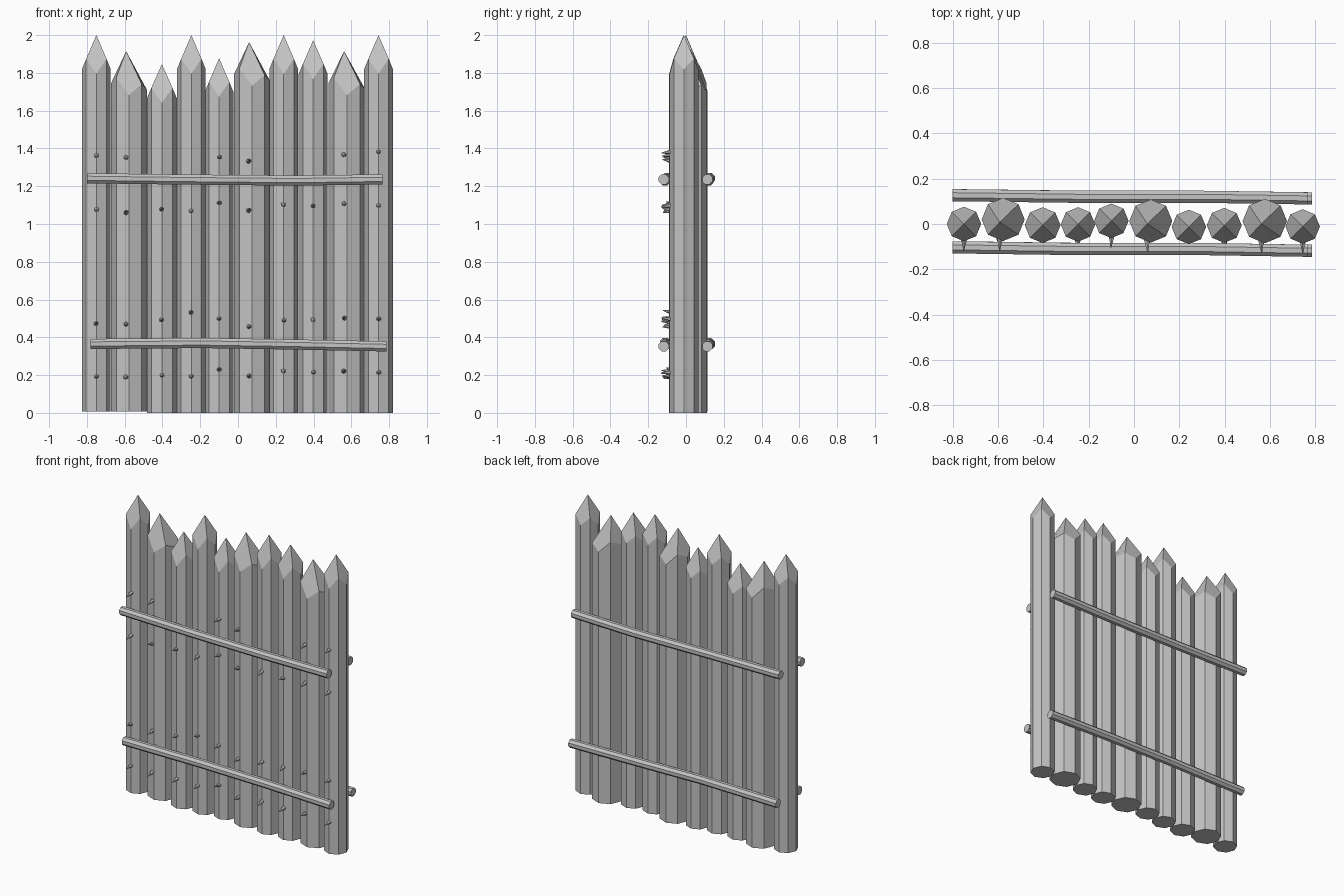
import bpy, bmesh, math, random
from mathutils import Vector

if "Cube" in bpy.data.objects:
    bpy.data.objects.remove(bpy.data.objects["Cube"])
random.seed(4)

wood = bpy.data.materials.new("grey_wood")
wood.diffuse_color = (0.55, 0.55, 0.55, 1)
wood.use_nodes = True
wood.node_tree.nodes["Principled BSDF"].inputs["Base Color"].default_value = wood.diffuse_color


def finish(bm, name):
    bmesh.ops.recalc_face_normals(bm, faces=bm.faces)
    me = bpy.data.meshes.new(name)
    bm.to_mesh(me)
    bm.free()
    me.materials.append(wood)
    ob = bpy.data.objects.new(name, me)
    bpy.context.collection.objects.link(ob)
    return ob


def stake(name, cx, cy, r, top, thick, z0):
    """Octagonal log, one edge facing front, with a four-sided hewn tip."""
    bm = bmesh.new()
    # drops below the apex: right, back-right, back, ... anticlockwise
    if thick:
        drops = [.205, .18, .215, .14, .17, .14, .232, .175]
        apex = (cx - .015, cy - .012, top)
    else:
        drops = [.18, .125, .18, .125, .18, .125, .205, .125]
        apex = (cx, cy, top)
    low, high = [], []
    for i, d in enumerate(drops):
        a = i * math.pi / 4
        x, y = cx + r * math.cos(a), cy + r * math.sin(a)
        low.append(bm.verts.new((x, y, z0)))
        high.append(bm.verts.new((x, y, top - d)))
    tip = bm.verts.new(apex)
    bm.faces.new(low[::-1])
    for i in range(8):
        j = (i + 1) % 8
        bm.faces.new((low[i], low[j], high[j], high[i]))
    for i in (0, 2, 4, 6):
        bm.faces.new((tip, high[i - 1], high[i], high[(i + 1) % 8]))
    finish(bm, name)


def rail(name, pts, r=.029, n=8):
    """Slightly bowed pole through a few points."""
    bm = bmesh.new()
    rings = []
    for x, y, z in pts:
        rings.append([bm.verts.new((x, y + r * math.cos((k + .5) * math.tau / n),
                                    z + r * math.sin((k + .5) * math.tau / n))) for k in range(n)])
    for a, b in zip(rings, rings[1:]):
        for k in range(n):
            j = (k + 1) % n
            bm.faces.new((a[k], a[j], b[j], b[k]))
    bm.faces.new(rings[0])
    bm.faces.new(rings[-1])
    finish(bm, name)


def spike(name, x, y, z):
    """Small tapered splinter sticking out of the front."""
    bm = bmesh.new()
    bmesh.ops.create_cone(bm, cap_ends=True, segments=6, radius1=.014, radius2=.002, depth=.055)
    ob = finish(bm, name)
    d = Vector((random.uniform(-.1, .1), -1, random.uniform(-.3, .3)))
    ob.rotation_euler = d.to_track_quat('Z', 'Y').to_euler()
    ob.location = (x, y - .016, z)


# stakes: x, y, radius, top height
stakes = [(-.75, 0, .076, 2.0), (-.577, .02, .095, 1.915), (-.403, -.005, .079, 1.846),
          (-.247, -.002, .076, 2.0), (-.10, .014, .076, 1.878), (.074, .013, .095, 1.963),
          (.242, -.013, .076, 2.0), (.398, -.006, .077, 1.973), (.577, .013, .098, 1.915),
          (.744, -.011, .076, 2.0)]
for i, (x, y, r, top) in enumerate(stakes):
    stake(f"stake_{i + 1}", x, y, r, top, r > .09, .008 if i < 2 else 0)

# rails on both sides
for side, yl, yr in (("front", -.103, -.118), ("back", .127, .113)):
    ym = (yl + yr) / 2
    rail(f"{side}_upper_rail", [(-.80, yl, 1.242), (-.25, ym, 1.235), (.3, ym, 1.23), (.765, yr, 1.236)])
    rail(f"{side}_lower_rail", [(-.78, yl, .365), (-.2, ym, .37), (.3, ym, .362), (.785, yr, .352)])

# rows of spikes, one height per stake (None = missing)
rows = [[1.358, 1.347, None, None, 1.353, 1.337, None, None, 1.363, 1.379],
        [1.072, 1.066, 1.082, 1.066, 1.114, 1.077, 1.098, 1.098, 1.103, 1.093],
        [.477, .467, .493, .536, .498, .456, .488, .488, .504, .498],
        [.191, .186, .196, .191, .233, .196, .217, .212, .223, .212]]
for k, row in enumerate(rows):
    for i, z in enumerate(row):
        if z:
            x, y, r, _ = stakes[i]
            spike(f"spike_{k + 1}_{i + 1}", x - (.015 if r > .09 else 0), y - r, z)
